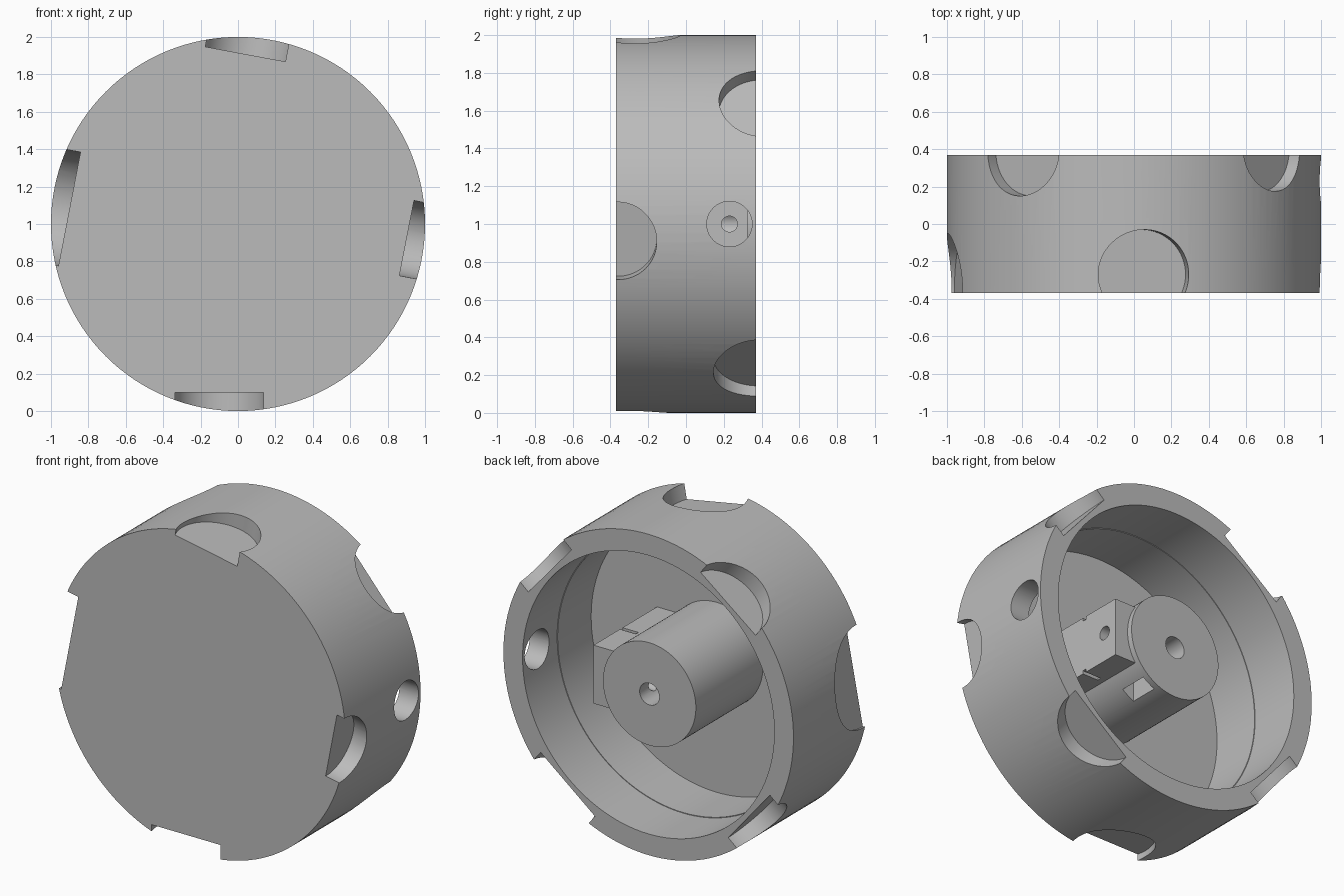
import bpy, bmesh, math
from mathutils import Vector, Matrix

if "Cube" in bpy.data.objects:
    bpy.data.objects.remove(bpy.data.objects["Cube"])

grey = bpy.data.materials.new("plain_grey")
grey.use_nodes = True
COLOR = (0.5, 0.5, 0.5, 1)
grey.diffuse_color = COLOR
grey.node_tree.nodes["Principled BSDF"].inputs["Base Color"].default_value = COLOR

MID = 1.0      # height of the wheel axis
HALF = 0.37    # half of the wheel width


def finish(name, bm):
    bmesh.ops.recalc_face_normals(bm, faces=bm.faces[:])
    mesh = bpy.data.meshes.new(name)
    bm.to_mesh(mesh)
    bm.free()
    obj = bpy.data.objects.new(name, mesh)
    bpy.context.collection.objects.link(obj)
    mesh.materials.append(grey)
    return obj


def lathe(name, profile, steps=128):
    """Spin (radius, y) points about the wheel axis."""
    bm = bmesh.new()
    verts = [bm.verts.new((r, y, MID)) for r, y in profile]
    edges = [bm.edges.new(pair) for pair in zip(verts, verts[1:])]
    bmesh.ops.spin(bm, geom=verts + edges, cent=(0, 0, MID), axis=(0, 1, 0),
                   angle=math.tau, steps=steps)
    bmesh.ops.remove_doubles(bm, verts=bm.verts[:], dist=1e-5)
    return finish(name, bm)


def rod(name, start, end, radius, sides=64):
    a, b = Vector(start), Vector(end)
    bm = bmesh.new()
    turn = (b - a).to_track_quat('Z', 'Y').to_matrix().to_4x4()
    bmesh.ops.create_cone(bm, cap_ends=True, segments=sides, radius1=radius,
                          radius2=radius, depth=(b - a).length,
                          matrix=Matrix.Translation((a + b) / 2) @ turn)
    return finish(name, bm)


def block(name, low, high):
    a, b = Vector(low), Vector(high)
    bm = bmesh.new()
    bmesh.ops.create_cube(bm, size=1, matrix=Matrix.Translation((a + b) / 2)
                          @ Matrix.Diagonal((*(b - a), 1)))
    return finish(name, bm)


def combine(target, tool, operation='DIFFERENCE'):
    tool.hide_render = True
    mod = target.modifiers.new("combine", 'BOOLEAN')
    mod.operation, mod.solver, mod.object = operation, 'EXACT', tool
    bpy.context.view_layer.objects.active = target
    bpy.ops.object.modifier_apply(modifier=mod.name)
    bpy.data.objects.remove(tool)


# Cup-shaped drum, open at the back
drum = lathe("drum", [(0, -HALF), (1, -HALF), (1, HALF), (0.868, HALF),
                      (0.868, 0.03), (0.864, 0.03), (0.864, -0.3), (0, -0.3)])

# Flat round pockets in the rim: centre x, centre height, y, facing angle, radius
pockets = [
    (0.04, 0.91, -0.27, 79.5, 0.24),
    (-0.10, -0.89, -0.31, 270, 0.245),
    (-0.90, 0.08, -0.36, 169, 0.31),
    (0.90, -0.075, -0.36, -11, 0.205),
    (0.68, 0.59, 0.405, 41, 0.23),
    (-0.55, 0.715, 0.39, 127.5, 0.24),
    (0.55, -0.70, 0.385, -51.5, 0.24),
    (-0.69, -0.57, 0.40, 220, 0.225),
]
for x, h, y, degrees, radius in pockets:
    angle = math.radians(degrees)
    out = Vector((math.cos(angle), 0, math.sin(angle)))
    spot = Vector((x, y, MID + h))
    base = spot + out * (0.9 - out.dot((x, 0, h)))
    combine(drum, rod("pocket_cutter", base, base + out * 0.4, radius))

# Screwdriver access hole through the wall
combine(drum, rod("access_cutter", (0.7, 0.23, MID), (1.2, 0.23, MID), 0.12))

# Central hub with a clamping block on its left
hub = rod("hub", (0, -0.31, MID), (0, 0.36, MID), 0.32, 96)
combine(hub, block("clamp_block", (0, -0.305, MID - 0.182),
                   (0.41, 0.325, MID + 0.182)), 'UNION')
combine(hub, rod("shaft_cutter", (0, -0.2, MID), (0, 0.5, MID), 0.068, 32))
combine(hub, rod("screw_cutter", (0, 0.23, MID), (0.6, 0.23, MID), 0.042, 32))
combine(hub, block("nut_cutter", (0.12, 0.14, MID - 0.5), (0.2, 0.32, MID + 0.1)))

# Thin grooves across the top and bottom of the clamping block
for side in (-1, 1):
    mid = MID + side * 0.182
    combine(hub, block("groove_cutter", (0.3, 0.04, mid - 0.02), (0.5, 0.065, mid + 0.02)))

for obj in (drum, hub):
    bpy.ops.object.select_all(action='DESELECT')
    obj.select_set(True)
    bpy.context.view_layer.objects.active = obj
    bpy.ops.object.shade_smooth_by_angle(angle=math.radians(30))
